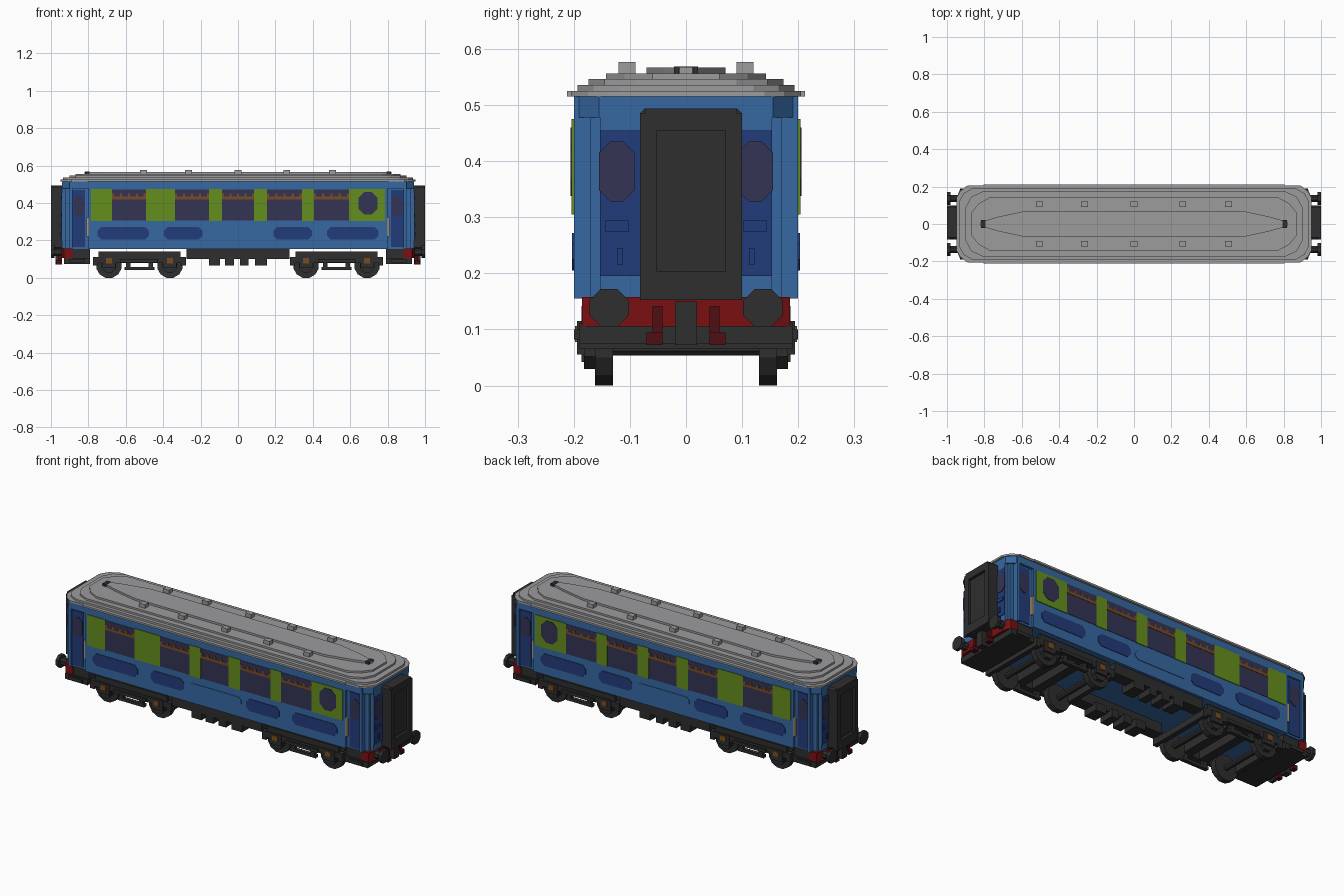
import bpy, bmesh, math
from mathutils import Matrix, Vector

cube = bpy.data.objects.get("Cube")
if cube:
    bpy.data.objects.remove(cube, do_unlink=True)


def material(name, *rgb):
    lin = [((c / 255 + 0.055) / 1.055) ** 2.4 for c in rgb] + [1]
    m = bpy.data.materials.new(name)
    m.use_nodes = True
    m.diffuse_color = lin
    m.node_tree.nodes["Principled BSDF"].inputs["Base Color"].default_value = lin
    return m


BLUE = material("body blue", 54, 104, 162)
NAVY = material("navy", 34, 60, 122)
GREEN = material("green", 100, 142, 30)
GLASS = material("dark glass", 52, 52, 84)
BROWN = material("brown", 122, 76, 34)
BLACK = material("charcoal", 46, 46, 46)
RED = material("red", 122, 16, 18)
MAROON = material("maroon", 78, 14, 18)
TAN = material("tan", 184, 154, 112)
GREY = material("roof grey", 156, 156, 158)


class Part:
    """Collects solids in one mesh, then becomes one object."""

    def __init__(self, name, mat):
        self.name, self.mat, self.bm = name, mat, bmesh.new()

    def box(self, x0, x1, y0, y1, z0, z1):
        m = Matrix.Translation(((x0 + x1) / 2, (y0 + y1) / 2, (z0 + z1) / 2))
        m = m @ Matrix.Diagonal((x1 - x0, y1 - y0, z1 - z0, 1))
        bmesh.ops.create_cube(self.bm, size=1, matrix=m)
        return self

    def prism(self, pts, depth):
        """Extrudes a closed 3D outline along a vector."""
        face = self.bm.faces.new([self.bm.verts.new(p) for p in pts])
        ext = bmesh.ops.extrude_face_region(self.bm, geom=[face], use_keep_orig=True)
        vs = [g for g in ext["geom"] if isinstance(g, bmesh.types.BMVert)]
        bmesh.ops.translate(self.bm, vec=Vector(depth), verts=vs)
        return self

    def side(self, x0, x1, z0, z1, y0, y1, c=0.0):
        """Chamfered plate on the side wall."""
        return self.prism([(x, y0, z) for x, z in chamfered(x0, x1, z0, z1, c)], (0, y1 - y0, 0))

    def end(self, y0, y1, z0, z1, x0, x1, c=0.0):
        """Chamfered plate on the end wall."""
        return self.prism([(x0, y, z) for y, z in chamfered(y0, y1, z0, z1, c)], (x1 - x0, 0, 0))

    def disc(self, x, y0, y1, z, r, n=12):
        pts = [(x + r * math.cos((i + .5) * math.tau / n), y0,
                z + r * math.sin((i + .5) * math.tau / n)) for i in range(n)]
        return self.prism(pts, (0, y1 - y0, 0))

    def done(self, mirror=""):
        """Mirrors the geometry over the named axes and makes the object."""
        bm = self.bm
        for axis in mirror:
            dup = bmesh.ops.duplicate(bm, geom=bm.verts[:] + bm.edges[:] + bm.faces[:])
            vs = [g for g in dup["geom"] if isinstance(g, bmesh.types.BMVert)]
            bmesh.ops.scale(bm, vec=(-1, 1, 1) if axis == "x" else (1, -1, 1), verts=vs)
        bmesh.ops.recalc_face_normals(bm, faces=bm.faces)
        me = bpy.data.meshes.new(self.name)
        bm.to_mesh(me)
        bm.free()
        me.materials.append(self.mat)
        ob = bpy.data.objects.new(self.name, me)
        bpy.context.collection.objects.link(ob)


def chamfered(a0, a1, b0, b1, c):
    if not c:
        return [(a0, b0), (a1, b0), (a1, b1), (a0, b1)]
    return [(a0 + c, b0), (a1 - c, b0), (a1, b0 + c), (a1, b1 - c),
            (a1 - c, b1), (a0 + c, b1), (a0, b1 - c), (a0, b0 + c)]


def plan(quarter, z):
    """Completes a quarter outline, listed from the side to the end, on all four sides."""
    q = quarter
    ring = q + [(x, -y) for x, y in q[::-1]] + [(-x, -y) for x, y in q] + [(-x, y) for x, y in q[::-1]]
    return [(x, y, z) for x, y in ring]


# Body shell with narrower end vestibules
shell = [(0.8, 0.2), (0.8, 0.186), (0.9, 0.186), (0.9, 0.17), (0.922, 0.17), (0.922, 0.153), (0.94, 0.153)]
Part("body", BLUE).prism(plan(shell, 0.155), (0, 0, 0.36)).done()
Part("corner_posts", BLUE).box(0.885, 0.9, 0.18, 0.2, 0.155, 0.515).done("xy")
Part("body_eaves", BLUE).prism(plan([(0.89, 0.2), (0.94, 0.155)], 0.478), (0, 0, 0.037)).done()

# Stepped roof
roof = Part("roof", GREY)
layers = [
    ([(0.805, 0.212), (0.805, 0.205), (0.89, 0.205), (0.93, 0.175), (0.95, 0.14)], 0.515, 0.525),
    ([(0.86, 0.193), (0.91, 0.165), (0.935, 0.12)], 0.525, 0.536),
    ([(0.81, 0.174), (0.87, 0.145), (0.9, 0.09)], 0.536, 0.546),
    ([(0.77, 0.143), (0.83, 0.11), (0.87, 0.06)], 0.546, 0.556),
    ([(0.58, 0.07), (0.72, 0.04), (0.82, 0.012)], 0.556, 0.567),
]
for q, z0, z1 in layers:
    roof.prism(plan(q, z0), (0, 0, z1 - z0))
roof.done()
vents = Part("roof_vents", GREY)
for x in (-0.505, -0.265, 0, 0.26, 0.505):
    vents.box(x - 0.018, x + 0.018, 0.09, 0.12, 0.55, 0.577)
vents.done("y")
Part("roof_end_caps", BLACK).box(0.795, 0.818, -0.021, 0.021, 0.556, 0.569).done("x")

# Green window band, with windows cut between the panels
edges = [-0.785, -0.674, -0.492, -0.337, -0.155, -0.086, 0.086, 0.155, 0.342, 0.406, 0.594, 0.785]
band = Part("green_panels", GREEN)
glass = Part("side_windows", GLASS)
frames = Part("window_transoms", BROWN)
for i, (a, b) in enumerate(zip(edges, edges[1:])):
    if i % 2 == 0:
        band.side(a, b, 0.305, 0.475, 0.198, 0.204)
    else:
        glass.side(a, b, 0.307, 0.472, 0.198, 0.202)
        frames.side(a, b, 0.42, 0.435, 0.2, 0.204)
        for k in range(5):
            x = a + 0.006 + (b - a - 0.012) * k / 4
            frames.side(x - 0.006, x + 0.006, 0.435, 0.45, 0.2, 0.204)
band.done("y")
glass.side(0.645, 0.745, 0.338, 0.46, 0.2, 0.206, 0.03).done("y")
frames.done("y")

# Lower side decoration
patches = Part("lower_panels", NAVY)
for a, b in ((0.475, 0.75), (0.19, 0.395)):
    patches.side(a, b, 0.205, 0.272, 0.198, 0.203, 0.02)
patches.done("xy")
Part("centre_lower_panel", BLUE).side(-0.16, 0.16, 0.215, 0.265, 0.198, 0.203, 0.015).done("y")

# Vestibule doors, windows and handrails
doors = Part("vestibule_doors", NAVY)
doors.side(0.818, 0.885, 0.165, 0.47, 0.184, 0.19)
doors.end(0, 0.153, 0.195, 0.455, 0.938, 0.944)
doors.end(0.102, 0.144, 0.275, 0.294, 0.942, 0.949)
doors.end(0.112, 0.122, 0.215, 0.245, 0.942, 0.949)
doors.done("xy")
oval = Part("vestibule_windows", GLASS)
oval.side(0.822, 0.88, 0.33, 0.437, 0.186, 0.193, 0.02)
oval.end(0.092, 0.155, 0.328, 0.435, 0.94, 0.947, 0.02)
oval.done("xy")
Part("handrails", TAN).box(0.8, 0.81, 0.186, 0.2, 0.222, 0.323).done("xy")

# End gangways
gang = Part("gangway", BLACK)
gang.end(-0.082, 0.1, 0.153, 0.494, 0.935, 0.985, 0.009)
for y0, y1, z0, z1 in ((-0.082, -0.052, 0.153, 0.485), (0.07, 0.1, 0.153, 0.485),
                       (-0.073, 0.091, 0.455, 0.494), (-0.073, 0.091, 0.153, 0.203)):
    gang.box(0.98, 1.0, y0, y1, z0, z1)
gang.done("x")

# Buffer beams, buffers and couplings
Part("buffer_beams", RED).prism([(x, y, 0.105) for x, y in (
    (0.885, -0.185), (0.93, -0.185), (0.945, -0.15), (0.945, 0.15), (0.93, 0.185), (0.885, 0.185))],
    (0, 0, 0.053)).done("x")
buffers = Part("buffers", BLACK)
buffers.end(0.117, 0.155, 0.118, 0.158, 0.94, 0.985, 0.01)
buffers.end(0.102, 0.172, 0.105, 0.172, 0.982, 1.0, 0.02)
buffers.done("xy")
hooks = Part("brake_hoses", MAROON)
hooks.box(0.94, 0.962, 0.042, 0.06, 0.09, 0.142)
hooks.box(0.945, 0.972, 0.042, 0.07, 0.072, 0.095)
hooks.done("xy")
Part("couplings", BLACK).box(0.94, 0.975, -0.02, 0.02, 0.072, 0.15).done("x")

# Underframe: end platforms and equipment skirts
under = Part("end_platforms", BLACK)
under.box(0.79, 0.93, -0.19, 0.19, 0.075, 0.106)
under.box(0.79, 0.885, -0.18, 0.18, 0.1, 0.156)
under.box(0.82, 0.9, -0.2, 0.2, 0.082, 0.1)
under.done("x")
skirt = Part("equipment_skirts", BLACK)
skirt.box(-0.275, 0.275, 0.12, 0.185, 0.1, 0.157)
for a, b in ((-0.155, -0.095), (-0.07, -0.022), (0.01, 0.055), (0.09, 0.155)):
    skirt.box(a, b, 0.1, 0.185, 0.065, 0.11)
skirt.done("y")

# Bogies with wheels, axles and axle boxes
C = 0.527
bogie = Part("bogie_frames", BLACK)
bogie.box(C - 0.248, C + 0.248, 0.165, 0.19, 0.08, 0.112)
bogie.box(C - 0.22, C + 0.22, 0.165, 0.186, 0.112, 0.142)
bogie.box(C - 0.08, C + 0.08, 0.165, 0.186, 0.042, 0.058)
bogie.box(C - 0.1, C + 0.1, 0.165, 0.2, 0.082, 0.1)
for x in (-0.06, 0.06):
    bogie.box(C + x - 0.012, C + x + 0.012, 0.165, 0.186, 0.05, 0.09)
for x in (-0.235, 0.235):
    bogie.box(C + x - 0.013, C + x + 0.013, 0, 0.19, 0.065, 0.1)
for x in (-0.05, 0.05):
    bogie.box(C + x - 0.025, C + x + 0.025, 0, 0.17, 0.08, 0.125)
bogie.done("xy")
wheels = Part("wheels", BLACK)
boxes = Part("axle_boxes", BROWN)
for x in (C - 0.163, C + 0.163):
    wheels.disc(x, 0.13, 0.162, 0.068, 0.07)
    wheels.disc(x, 0.16, 0.182, 0.068, 0.042, 8)
    wheels.disc(x, 0, 0.14, 0.068, 0.016, 8)
    wheels.box(x - 0.035, x + 0.035, 0.18, 0.194, 0.055, 0.115)
    boxes.box(x - 0.016, x + 0.016, 0.185, 0.198, 0.078, 0.106)
wheels.done("xy")
boxes.done("xy")
